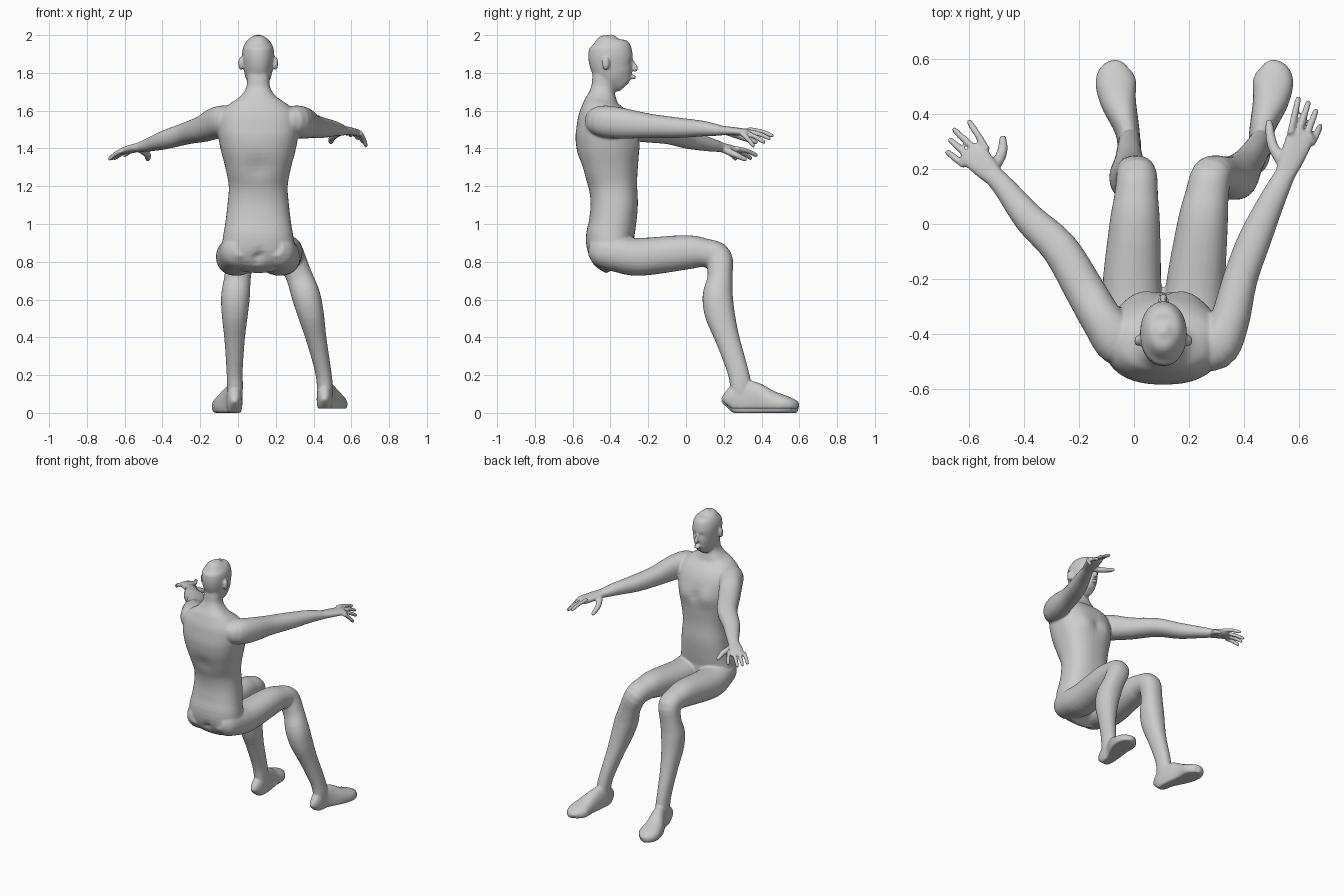
import bpy, bmesh, math
from mathutils import Vector, Matrix

bm = bmesh.new()
X, Z = Vector((1, 0, 0)), Vector((0, 0, 1))
MID = 0.107          # x of the spine


def smooth(p, steps=4):
    """Catmull-Rom through stations (x, y, z, ra, rb)."""
    out = []
    for i in range(len(p) - 1):
        a, b, c, d = p[max(i - 1, 0)], p[i], p[i + 1], p[min(i + 2, len(p) - 1)]
        for k in range(steps):
            t = k / steps
            out.append([0.5 * (2 * q + (r - o) * t + (2 * o - 5 * q + 4 * r - s) * t * t
                               + (3 * q - o - 3 * r + s) * t ** 3) for o, q, r, s in zip(a, b, c, d)])
    return out + [list(p[-1])]


def loft(stations, ref, power=2.2, seg=28, floor=None):
    """Closed tube: ra is the radius along ref, rb the radius across it."""
    st = smooth(stations)
    pts = [Vector(s[:3]) for s in st]
    rings = []
    for i, s in enumerate(st):
        t = (pts[min(i + 1, len(pts) - 1)] - pts[max(i - 1, 0)]).normalized()
        a = (ref - t * ref.dot(t)).normalized()
        b = t.cross(a)
        ring = []
        for k in range(seg):
            u = 2 * math.pi * k / seg
            c, d = (math.copysign(abs(f) ** (2 / power), f) for f in (math.cos(u), math.sin(u)))
            co = pts[i] + a * c * max(s[3], .002) + b * d * max(s[4], .002)
            if floor is not None:
                co.z = max(co.z, floor)
            ring.append(bm.verts.new(co))
        rings.append(ring)
    for r, q in zip(rings, rings[1:]):
        for k in range(seg):
            bm.faces.new((r[k], r[(k + 1) % seg], q[(k + 1) % seg], q[k]))
    bm.faces.new(rings[0][::-1])
    bm.faces.new(rings[-1])


def column(rows, power):
    """Upright loft from rows (z, back y, front y, half width)."""
    loft([(MID, (b + f) / 2, z, w, (f - b) / 2) for z, b, f, w in rows], X, power, 40)


def ball(loc, size):
    bmesh.ops.create_uvsphere(bm, u_segments=16, v_segments=10, radius=1,
                              matrix=Matrix.Translation(loc) @ Matrix.Diagonal((*size, 1)))


# torso and neck
column([(.77, -.43, -.29, .11), (.84, -.51, -.27, .19), (.92, -.53, -.275, .188), (1.0, -.515, -.265, .175),
        (1.1, -.505, -.255, .163), (1.2, -.515, -.258, .156), (1.3, -.55, -.252, .174), (1.4, -.578, -.25, .2),
        (1.5, -.587, -.27, .215), (1.58, -.575, -.315, .205), (1.63, -.55, -.35, .16), (1.67, -.525, -.368, .1),
        (1.72, -.502, -.38, .064), (1.78, -.495, -.37, .06), (1.84, -.48, -.35, .055)], 2.4)
# head
column([(1.725, -.36, -.295, .025), (1.74, -.4, -.279, .042), (1.78, -.46, -.272, .066), (1.82, -.495, -.277, .077),
        (1.86, -.513, -.28, .083), (1.9, -.517, -.283, .085), (1.94, -.507, -.292, .078), (1.975, -.475, -.33, .055),
        (1.995, -.43, -.37, .025), (2.002, -.41, -.39, .008)], 2.1)
# nose, lips and ears
loft([(MID, -.287, 1.872, .006, .006), (MID, -.276, 1.845, .009, .012), (MID, -.268, 1.822, .015, .014),
      (MID, -.275, 1.808, .011, .008)], X)
ball((MID, -.277, 1.777), (.024, .012, .012))
for s in (-1, 1):
    ball((MID + s * .092, -.425, 1.85), (.014, .02, .036))

# soft forms pressed into torso and head: (x offset, y, z, push in y, size)
forms = [(.032, -.28, 1.862, -.014, .015), (.09, -.26, 1.43, .014, .06), (0, -.26, 1.43, -.008, .03),
         (0, -.55, 1.3, .012, .06), (0, -.53, .82, .03, .03)]
for v in bm.verts:
    for dx, y, z, push, size in forms:
        d2 = (abs(v.co.x - MID) - dx) ** 2 + (v.co.y - y) ** 2 + (v.co.z - z) ** 2
        v.co.y += push * math.exp(-d2 / size ** 2)

# legs: shared side profile (y, z, half width, half depth), own x path for each side
leg = [(-.51, .87, .04, .04), (-.46, .862, .088, .085), (-.36, .84, .106, .095), (-.24, .826, .108, .1),
       (0, .85, .092, .091), (.1, .847, .08, .076), (.172, .82, .074, .073), (.18, .72, .07, .066),
       (.168, .62, .076, .08), (.18, .52, .069, .079), (.22, .39, .054, .064), (.272, .23, .043, .056),
       (.29, .14, .042, .056), (.29, .05, .038, .05)]
left_x = [.015, .007, 0, -.008, .003, .008, .01, -.002, -.013, -.017, -.018, -.018, -.016, -.016]
right_x = [.2, .207, .214, .222, .25, .265, .283, .325, .36, .386, .415, .449, .46, .46]
# feet: (y, outward offset, top height, half width)
foot = [(.218, 0, .07, .015), (.232, 0, .1, .032), (.27, 0, .14, .041), (.32, .003, .16, .043), (.37, .015, .15, .05),
        (.45, .04, .108, .066), (.52, .048, .082, .074), (.565, .042, .062, .056), (.588, .034, .045, .02)]
for xs, heel, s, floor in ((left_x, -.018, -1, 0), (right_x, .458, 1, .022)):
    loft([(x, *row) for x, row in zip(xs, leg)], X)
    loft([(heel + s * o, y, h * .4 + floor * .5, h * .6, w) for y, o, h, w in foot], Z, 2.3, floor=floor)

# arms, palms, fingers and thumbs
left_arm = [(.02, -.46, 1.54, .04, .05), (-.05, -.43, 1.545, .08, .088), (-.115, -.35, 1.535, .083, .077),
            (-.18, -.24, 1.505, .07, .073), (-.27, -.09, 1.48, .058, .067), (-.38, .018, 1.447, .05, .057),
            (-.467, .127, 1.42, .036, .042), (-.515, .18, 1.408, .027, .036)]
right_arm = [(.2, -.47, 1.54, .04, .05), (.29, -.45, 1.545, .08, .085), (.345, -.36, 1.535, .083, .073),
             (.387, -.2, 1.52, .065, .063), (.44, -.055, 1.51, .055, .06), (.505, .09, 1.505, .041, .047),
             (.55, .18, 1.495, .028, .037)]
left_palm = [(-.5, .163, 1.41, .026, .034), (-.545, .21, 1.402, .022, .045), (-.585, .255, 1.39, .018, .052),
             (-.6, .272, 1.385, .011, .045)]
right_palm = [(.543, .165, 1.496, .027, .034), (.575, .24, 1.492, .022, .045), (.607, .32, 1.485, .018, .05),
              (.615, .34, 1.482, .011, .044)]
# index and little finger as (base, tip); tips of the middle two; thumb path
left_fingers = ((-.548, .292, 1.392), (-.63, .222, 1.378)), \
    ((-.605, .38, 1.36), (-.66, .348, 1.345), (-.675, .312, 1.343), (-.685, .267, 1.34)), \
    ((-.515, .2, 1.395), (-.482, .255, 1.37), (-.476, .322, 1.338))
right_fingers = ((.575, .355, 1.495), (.655, .305, 1.468)), \
    ((.6, .465, 1.465), (.637, .45, 1.45), (.665, .42, 1.43), (.68, .362, 1.408)), \
    ((.545, .215, 1.49), (.503, .29, 1.462), (.49, .38, 1.43))
for arm, palm, ((b0, b3), tips, thumb) in ((left_arm, left_palm, left_fingers), (right_arm, right_palm, right_fingers)):
    loft(arm, Z)
    loft(palm, Z, 2.5)
    for i, tip in enumerate(tips):
        base, tip = Vector(b0).lerp(Vector(b3), i / 3), Vector(tip)
        base -= (tip - base) * .25
        mid = base.lerp(tip, .55) + Z * .006
        loft([(*base, .013, .012), (*mid, .013, .013), (*base.lerp(tip, .93), .011, .011), (*tip, .005, .005)], Z, 2, 12)
    a, b, c = map(Vector, thumb)
    loft([(*a, .02, .022), (*b, .018, .02), (*b.lerp(c, .85), .013, .014), (*c, .006, .006)], Z, 2, 12)

# fuse every part into one smooth skin
bmesh.ops.recalc_face_normals(bm, faces=bm.faces)
mesh = bpy.data.meshes.new("body")
bm.to_mesh(mesh)
bm.free()
body = bpy.data.objects.new("body", mesh)
bpy.context.collection.objects.link(body)
skin = body.modifiers.new("fuse", 'REMESH')
skin.mode, skin.voxel_size, skin.use_smooth_shade = 'VOXEL', .0065, True
relax = body.modifiers.new("relax", 'SMOOTH')
relax.factor, relax.iterations = .5, 6
